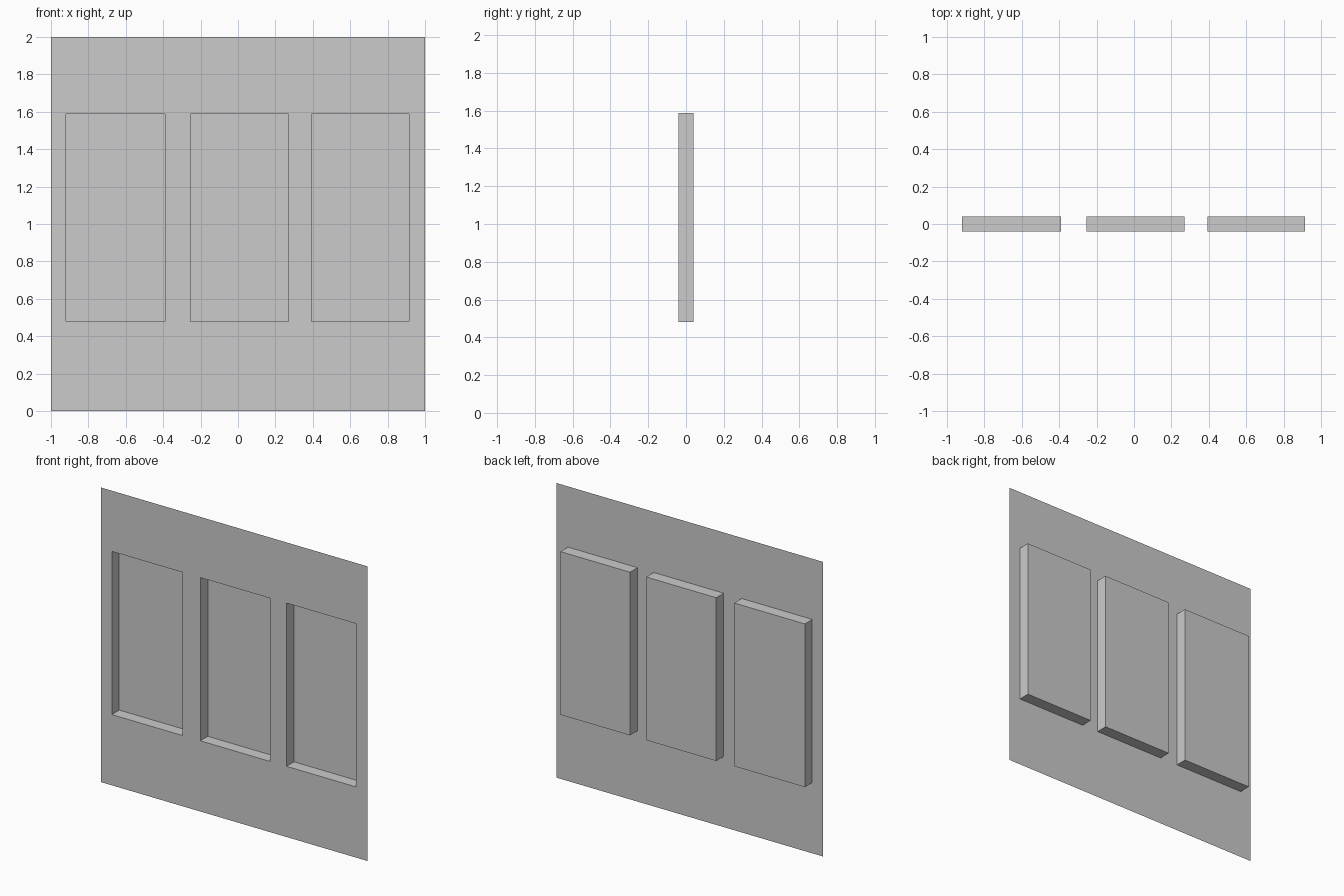
import bpy
import bmesh

if "Cube" in bpy.data.objects:
    bpy.data.objects.remove(bpy.data.objects["Cube"])

FRONT, BACK = -0.04, 0.04
xs = [-1, -0.92, -0.39, -0.255, 0.27, 0.393, 0.915, 1]
zs = [0, 0.48, 1.588, 2]

bm = bmesh.new()

# Flat front sheet, divided along the window edges
grid = [[bm.verts.new((x, FRONT, z)) for x in xs] for z in zs]
windows = []
for r in range(len(zs) - 1):
    for c in range(len(xs) - 1):
        face = bm.faces.new((grid[r][c], grid[r][c + 1],
                             grid[r + 1][c + 1], grid[r + 1][c]))
        if r == 1 and c % 2 == 1:
            windows.append(face)
bm.normal_update()

# Push the three windows back into open-fronted recesses
recessed = bmesh.ops.extrude_discrete_faces(bm, faces=windows)["faces"]
for face in recessed:
    bmesh.ops.translate(bm, verts=face.verts, vec=(0, BACK - FRONT, 0))
bm.normal_update()

mesh = bpy.data.meshes.new("window_wall")
bm.to_mesh(mesh)
bm.free()
wall = bpy.data.objects.new("window_wall", mesh)
bpy.context.collection.objects.link(wall)
